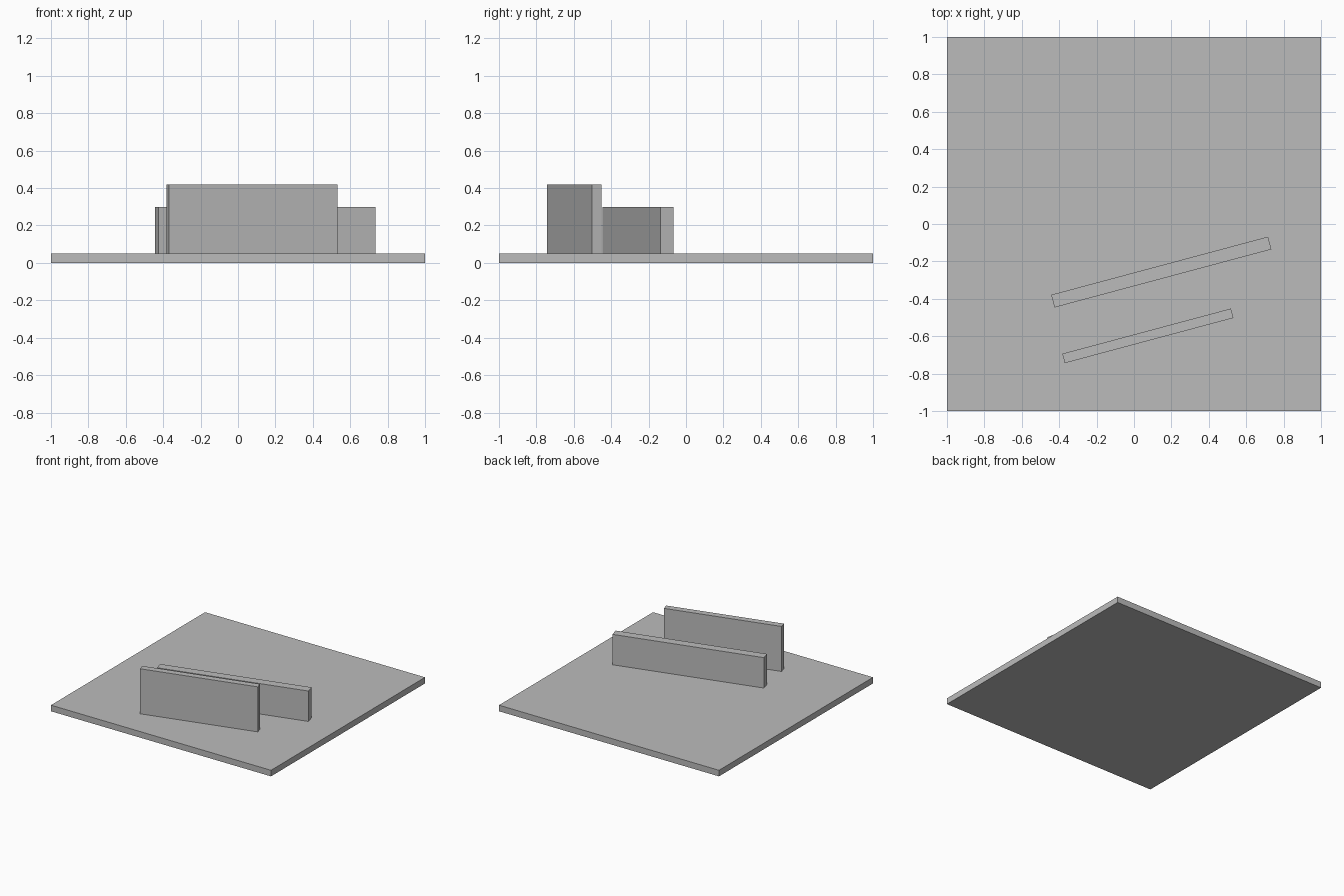
import bpy
from math import radians

cube = bpy.data.objects.get("Cube")
if cube:
    bpy.data.objects.remove(cube, do_unlink=True)

# One plain grey for everything
GREY = (0.5, 0.5, 0.5, 1)
grey = bpy.data.materials.new("plain_grey")
grey.use_nodes = True
grey.diffuse_color = GREY
grey.node_tree.nodes["Principled BSDF"].inputs["Base Color"].default_value = GREY

BASE_TOP = 0.05
WALL_ANGLE = radians(15)


def box(name, x, y, bottom, size, angle=0):
    """Box standing on the height 'bottom', turned about z."""
    bpy.ops.mesh.primitive_cube_add(size=1, location=(x, y, bottom + size[2] / 2),
                                    rotation=(0, 0, angle))
    obj = bpy.context.object
    obj.name = name
    obj.scale = size
    bpy.ops.object.transform_apply(location=False, rotation=False, scale=True)
    obj.data.materials.append(grey)
    return obj


# Square ground slab
box("base_slab", 0, 0, 0, (2, 2, BASE_TOP))

# Two parallel slanted walls: long and low behind, short and tall in front
box("long_low_wall", 0.146, -0.257, BASE_TOP, (1.2, 0.07, 0.25), WALL_ANGLE)
box("short_tall_wall", 0.074, -0.598, BASE_TOP, (0.933, 0.052, 0.37), WALL_ANGLE)
